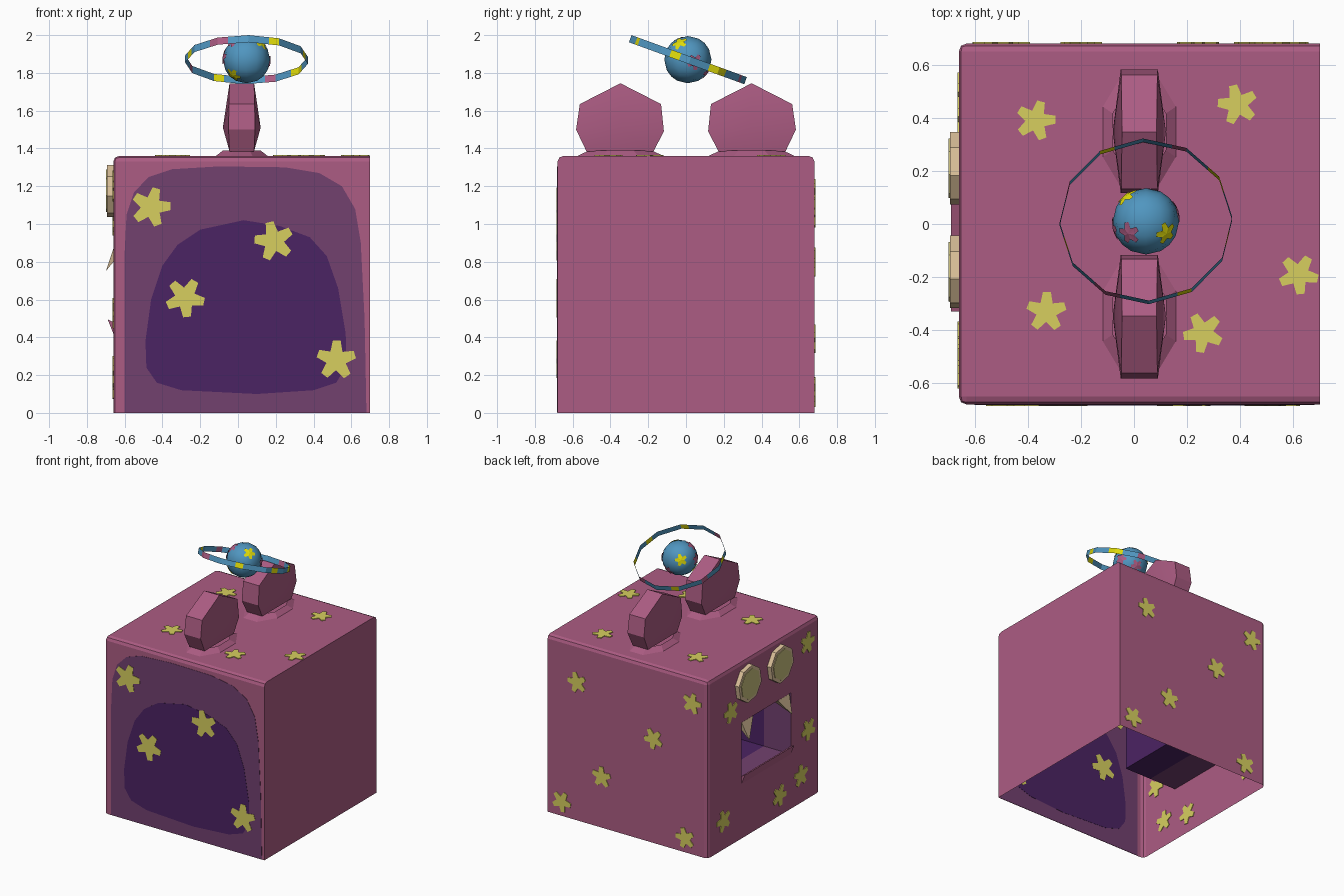
import bpy, bmesh, math
from mathutils import Vector, Matrix

if "Cube" in bpy.data.objects:
    bpy.data.objects.remove(bpy.data.objects["Cube"])


def material(name, r, g, b):
    lin = [(c / 255 / 12.92) if c < 11 else ((c / 255 + 0.055) / 1.055) ** 2.4 for c in (r, g, b)]
    m = bpy.data.materials.new(name)
    m.diffuse_color = (*lin, 1)
    m.use_nodes = True
    m.node_tree.nodes["Principled BSDF"].inputs["Base Color"].default_value = m.diffuse_color
    return m


PINK = material("rose pink", 172, 92, 131)
MID = material("mid purple", 114, 65, 111)
DARK = material("dark purple", 75, 35, 99)
STAR = material("star yellow", 215, 207, 95)
BLUE = material("planet blue", 80, 150, 192)
YELLOW = material("bright yellow", 225, 220, 10)
TAN = material("tan", 220, 193, 154)
KHAKI = material("khaki", 200, 190, 125)


def finish(bm, name, mats, smooth=None, recalc=True):
    if recalc:
        bmesh.ops.recalc_face_normals(bm, faces=bm.faces)
    me = bpy.data.meshes.new(name)
    bm.to_mesh(me)
    bm.free()
    ob = bpy.data.objects.new(name, me)
    bpy.context.collection.objects.link(ob)
    for m in mats:
        me.materials.append(m)
    if smooth:
        bpy.ops.object.select_all(action='DESELECT')
        ob.select_set(True)
        bpy.context.view_layer.objects.active = ob
        bpy.ops.object.shade_smooth_by_angle(angle=math.radians(smooth))
    return ob


def ngon(n, r, rot=0):
    return [(r * math.cos(rot + i * math.tau / n), r * math.sin(rot + i * math.tau / n)) for i in range(n)]


def star(r, rot):
    # five blunt arms
    pts = []
    for i in range(5):
        a = rot + i * math.tau / 5
        for da, k in ((-0.2, 0.97), (0.2, 0.97), (math.pi / 5, 0.5)):
            pts.append((r * k * math.cos(a + da), r * k * math.sin(a + da)))
    return pts


def plate(name, pts, origin, u, v, thick, mat):
    # flat polygon centred on a wall, showing on both sides of it
    o, u, v = Vector(origin), Vector(u), Vector(v)
    n = u.cross(v).normalized() * thick / 2
    bm = bmesh.new()
    a = [bm.verts.new(o + u * p + v * q + n) for p, q in pts]
    b = [bm.verts.new(o + u * p + v * q - n) for p, q in pts]
    bm.faces.new(a)
    bm.faces.new(b[::-1])
    for i in range(len(pts)):
        j = (i + 1) % len(pts)
        bm.faces.new((a[i], b[i], b[j], a[j]))
    return finish(bm, name, [mat])


X0, X1, Y, TOP = -0.66, 0.70, 0.68, 1.36
MY0, MY1, MZ0, MZ1 = -0.33, 0.27, 0.42, 0.89

# body: open-bottomed box, rounded on the top and face edges, with a mouth hole
bm = bmesh.new()
bmesh.ops.create_cube(bm, size=1, matrix=Matrix.Translation(((X0 + X1) / 2, 0, TOP / 2))
                      @ Matrix.Diagonal((X1 - X0, 2 * Y, TOP, 1)))
soft = []
for e in bm.edges:
    c = (e.verts[0].co + e.verts[1].co) / 2
    if c.z > 0.1 and c.x < X1 - 0.1:
        soft.append(e)
bmesh.ops.bevel(bm, geom=soft, offset=0.03, segments=2, profile=0.5, affect='EDGES')
bmesh.ops.delete(bm, geom=[f for f in bm.faces if f.normal.z < -0.9], context='FACES')
for co, no in (((0, MY0, 0), (0, 1, 0)), ((0, MY1, 0), (0, 1, 0)), ((0, 0, MZ0), (0, 0, 1)), ((0, 0, MZ1), (0, 0, 1))):
    bmesh.ops.bisect_plane(bm, geom=bm.verts[:] + bm.edges[:] + bm.faces[:], plane_co=co, plane_no=no)
hole = []
for f in bm.faces:
    c = f.calc_center_median()
    if c.x < X0 + 0.01 and MY0 < c.y < MY1 and MZ0 < c.z < MZ1:
        hole.append(f)
bmesh.ops.delete(bm, geom=hole, context='FACES')
finish(bm, "body_shell", [PINK])

# mouth cavity, lighter near the opening
bm = bmesh.new()
rings = [[bm.verts.new((x, y, z)) for y, z in ((MY0, MZ0), (MY1, MZ0), (MY1, MZ1), (MY0, MZ1))]
         for x in (X0, -0.43, -0.20)]
for k in range(2):
    for i in range(4):
        j = (i + 1) % 4
        f = bm.faces.new((rings[k][i], rings[k + 1][i], rings[k + 1][j], rings[k][j]))
        f.material_index = k
bm.faces.new(rings[2]).material_index = 1
bmesh.ops.recalc_face_normals(bm, faces=bm.faces)
bmesh.ops.reverse_faces(bm, faces=bm.faces)
finish(bm, "mouth_cavity", [MID, DARK], recalc=False)

# lower lip wedge
plate("lower_lip", [(X0, MZ0), (X0 - 0.03, 0.495), (X0, 0.48)], (0, (MY0 + MY1) / 2, 0),
      (1, 0, 0), (0, 0, 1), MY1 - MY0, PINK)

# fangs hanging from the upper lip
for side, tag in ((1, "left"), (-1, "right")):
    bm = bmesh.new()
    base = [bm.verts.new((x, -0.03 + side * y, 0.885)) for x, y in
            ((X0 + 0.005, 0.15), (X0 + 0.005, 0.29), (X0 + 0.07, 0.29), (X0 + 0.07, 0.15))]
    tip = bm.verts.new((-0.70, -0.03 + side * 0.26, 0.75))
    bm.faces.new(base)
    for i in range(4):
        bm.faces.new((base[i], base[(i + 1) % 4], tip))
    finish(bm, "fang_" + tag, [TAN])

# octagonal eyes
for y, tag in ((0.21, "left"), (-0.18, "right")):
    plate("eye_" + tag, ngon(8, 0.14, 0.2), (X0 - 0.012, y, 1.175), (0, 1, 0), (0, 0, 1), 0.044, TAN)
    plate("eye_centre_" + tag, ngon(8, 0.115, 0.2), (X0 - 0.035, y, 1.175), (0, 1, 0), (0, 0, 1), 0.006, KHAKI)

# front painted panels: rounded arch, darker arch inside
FX, FZ = (1, 0, 0), (0, 0, 1)
arch = [(-0.6, 0.002), (-0.6, 0.85), (-0.59, 1.05), (-0.55, 1.17), (-0.47, 1.25), (-0.35, 1.29), (-0.1, 1.305),
        (0.25, 1.3), (0.43, 1.27), (0.55, 1.2), (0.62, 1.08), (0.65, 0.9), (0.67, 0.5), (0.68, 0.002)]
inner = [(-0.3, 0.12), (-0.43, 0.16), (-0.485, 0.24), (-0.49, 0.38), (-0.46, 0.6), (-0.40, 0.78), (-0.32, 0.89),
         (-0.2, 0.97), (0.03, 1.02), (0.22, 0.99), (0.38, 0.93), (0.47, 0.83), (0.53, 0.66), (0.57, 0.42),
         (0.575, 0.25), (0.52, 0.16), (0.4, 0.12), (0.1, 0.1)]
plate("front_panel", arch, (0, -Y, 0), FX, FZ, 0.004, MID)
plate("front_dark_panel", inner, (0, -Y, 0), FX, FZ, 0.007, DARK)

# stars on each wall: u axis, v axis, map to 3d, radius, positions
walls = {
    "front": (FX, FZ, lambda a, b: (a, -Y, b), 0.108,
              [(-0.46, 1.09), (0.19, 0.91), (-0.28, 0.61), (0.52, 0.28)]),
    "back": (FX, FZ, lambda a, b: (a, Y, b), 0.082,
             [(0.45, 1.06), (-0.53, 1.16), (-0.2, 0.8), (0.24, 0.39), (0.58, 0.11), (-0.47, 0.11)]),
    "top": (FX, (0, 1, 0), lambda a, b: (a, b, TOP), 0.078,
            [(-0.37, 0.39), (0.39, 0.45), (0.62, -0.19), (-0.33, -0.33), (0.26, -0.41)]),
    "face": ((0, 1, 0), FZ, lambda a, b: (X0, a, b), 0.085,
             [(0.40, 1.02), (-0.53, 1.2), (-0.54, 0.53), (-0.45, 0.21), (-0.19, 0.155), (0.49, 0.22)]),
}
for wall, (u, v, to3d, r, spots) in walls.items():
    for i, p in enumerate(spots):
        plate(f"{wall}_star_{i}", star(r, 1.3 + i * 0.5), to3d(*p), u, v, 0.01, STAR)

# ears: pointed heptagons with bulging sides, on flared collars
CX = 0.02
outline = [(0, 1.745, .065), (0.215, 1.635, .068), (0.235, 1.50, .07), (0.18, 1.385, .065),
           (-0.175, 1.385, .065), (-0.23, 1.49, .07), (-0.215, 1.635, .068)]
for side, tag in ((1, "back"), (-1, "front")):
    bm = bmesh.new()
    cy = side * 0.347
    rims = [[bm.verts.new((CX + s * w, cy + side * y, z)) for y, z, w in outline] for s in (-1, 1)]
    mids = [bm.verts.new((CX + s * 0.1, cy, 1.51)) for s in (-1, 1)]
    for i in range(7):
        j = (i + 1) % 7
        bm.faces.new((rims[0][i], rims[0][j], rims[1][j], rims[1][i]))
        for k in range(2):
            bm.faces.new((rims[k][i], rims[k][j], mids[k]))
    finish(bm, "ear_" + tag, [PINK], 30)
    bm = bmesh.new()
    bmesh.ops.create_cone(bm, cap_ends=False, segments=8, radius1=1, radius2=0.72, depth=0.03,
                          matrix=Matrix.Translation((CX, cy, TOP + 0.014)) @ Matrix.Diagonal((0.15, 0.25, 1, 1))
                          @ Matrix.Rotation(math.pi / 8, 4, 'Z'))
    finish(bm, "ear_collar_" + tag, [PINK])

# planet: rounded cube sphere
P, R = Vector((0.045, 0.01, 1.87)), 0.125
bm = bmesh.new()
bmesh.ops.create_cube(bm, size=2)
bmesh.ops.subdivide_edges(bm, edges=bm.edges[:], cuts=3, use_grid_fill=True)
for vert in bm.verts:
    vert.co = P + vert.co.normalized() * R
finish(bm, "planet", [BLUE], 40)

# stars wrapped on the planet
for i, (d, mat) in enumerate([((0.6, -0.35, 0.7), YELLOW), ((-0.5, -0.35, 0.75), PINK), ((-0.6, 0.75, 0.3), YELLOW),
                              ((-0.55, -0.5, -0.65), YELLOW), ((0.9, 0.3, -0.1), PINK), ((0.2, 0.8, -0.5), PINK),
                              ((-0.95, -0.2, 0.1), PINK)]):
    d = Vector(d).normalized()
    u = d.orthogonal().normalized()
    v = d.cross(u)
    bm = bmesh.new()
    mid = bm.verts.new(P + d * (R + 0.004))
    rim = [bm.verts.new(P + (d * R + u * a + v * b).normalized() * (R + 0.003)) for a, b in star(0.047, i)]
    for k in range(len(rim)):
        bm.faces.new((mid, rim[k], rim[(k + 1) % len(rim)]))
    finish(bm, f"planet_star_{i}", [mat], recalc=False)

# tilted twelve-sided ring with coloured patches
bm = bmesh.new()
tilt = Matrix.Translation(P) @ Matrix.Rotation(math.radians(-20), 4, 'X')
corners = [Vector((x, y, 0)) for x, y in ngon(12, 0.325, math.radians(2))]
path = [corners[i].lerp(corners[(i + 1) % 12], t / 3) for i in range(12) for t in range(3)]
low, high = [[bm.verts.new(tilt @ (p + Vector((0, 0, h)))) for p in path] for h in (-0.02, 0.02)]
patches = {115: 1, 195: 1, 297: 1, 348: 1, 30: 1, 243: 2, 155: 2, 68: 2}
for i in range(36):
    j = (i + 1) % 36
    f = bm.faces.new((low[i], low[j], high[j], high[i]))
    for ang, idx in patches.items():
        if abs((i * 10 + 7 - ang + 180) % 360 - 180) <= 7:
            f.material_index = idx
finish(bm, "planet_ring", [BLUE, YELLOW, PINK], recalc=False)
